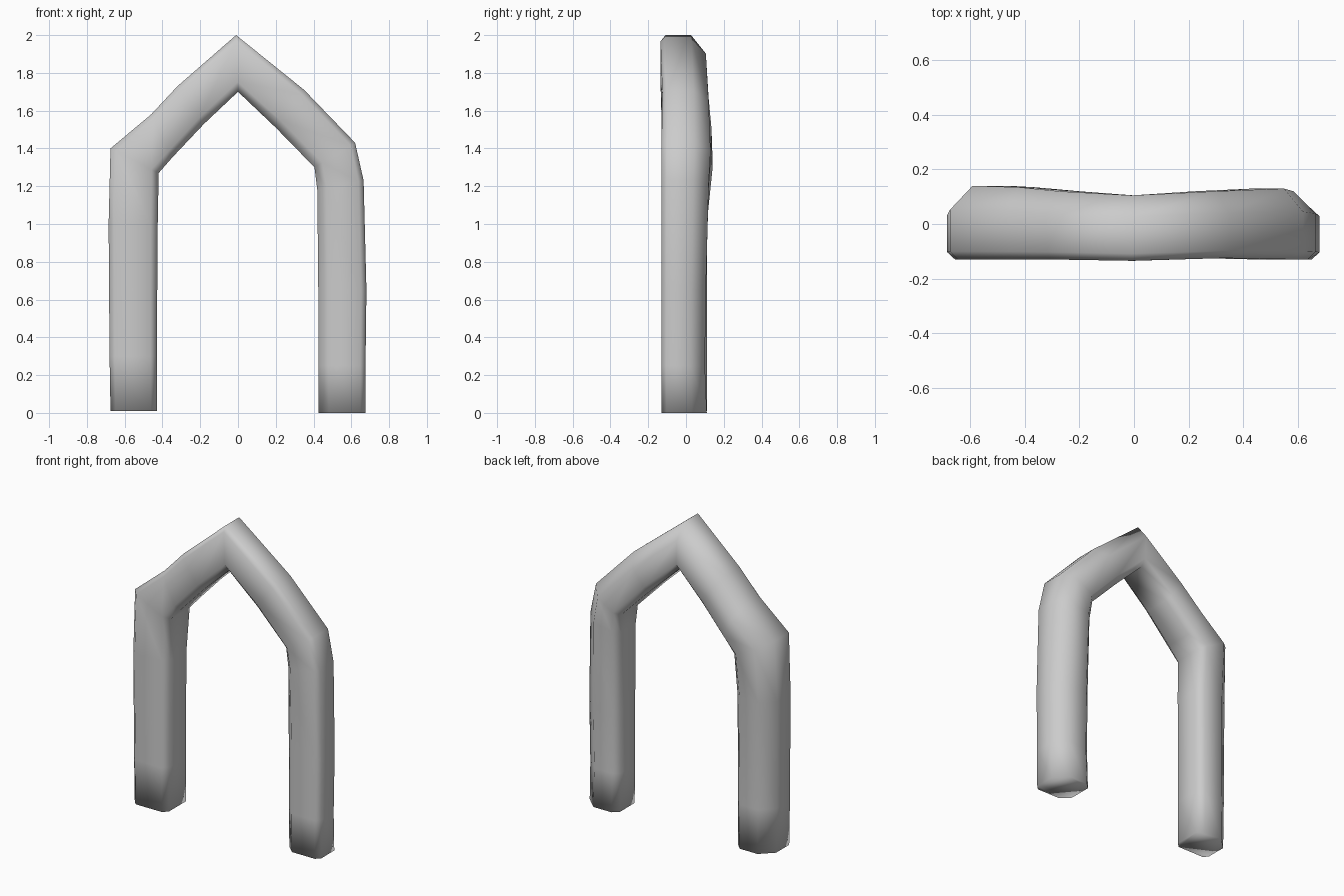
import bpy, bmesh

if "Cube" in bpy.data.objects:
    bpy.data.objects.remove(bpy.data.objects["Cube"])

# Stations along the arch: inner (x, z), outer (x, z), y front, y back
stations = [
    ((-0.43, 0.01), (-0.675, 0.01), -0.13, 0.11),
    ((-0.43, 0.30), (-0.68, 0.30), -0.13, 0.11),
    ((-0.425, 1.00), (-0.685, 1.00), -0.13, 0.11),
    ((-0.42, 1.27), (-0.675, 1.40), -0.13, 0.14),
    ((-0.35, 1.35), (-0.46, 1.58), -0.13, 0.135),
    ((-0.18, 1.53), (-0.32, 1.73), -0.13, 0.12),
    ((0.0, 1.70), (-0.01, 2.00), -0.135, 0.105),
    ((0.20, 1.51), (0.35, 1.71), -0.125, 0.12),
    ((0.405, 1.30), (0.62, 1.43), -0.13, 0.13),
    ((0.42, 1.18), (0.665, 1.23), -0.13, 0.12),
    ((0.425, 0.65), (0.68, 0.65), -0.13, 0.105),
    ((0.425, 0.25), (0.675, 0.25), -0.13, 0.10),
    ((0.425, 0.0), (0.675, 0.0), -0.13, 0.11),
]


def section(inner_front):
    """Rounded square with uneven chamfers: (across, depth) pairs."""
    pts = []
    corners = [(1, -1, 0.22), (1, 1, 0.65), (-1, 1, 0.3), (-1, -1, inner_front)]
    for s, t, c in corners:
        pair = [(s * (1 - c), t), (s, t * (1 - c))]
        pts += pair if s * t < 0 else pair[::-1]
    return pts


# Gabled arch: loft the section from foot to foot
bm = bmesh.new()
rings = []
for i, ((ix, iz), (ox, oz), y0, y1) in enumerate(stations):
    ring = []
    for s, t in section(0.25 + 0.2 * i / (len(stations) - 1)):
        k, d = (s + 1) / 2, (t + 1) / 2
        ring.append(bm.verts.new((ix + (ox - ix) * k, y0 + (y1 - y0) * d,
                                  iz + (oz - iz) * k)))
    rings.append(ring)
for a, b in zip(rings, rings[1:]):
    for j in range(8):
        n = (j + 1) % 8
        bm.faces.new((a[j], a[n], b[n], b[j]))

# Foot caps
bm.faces.new(rings[0])
bm.faces.new(rings[-1])
bmesh.ops.recalc_face_normals(bm, faces=bm.faces)
for f in bm.faces:
    f.smooth = True

mesh = bpy.data.meshes.new("gabled_arch")
bm.to_mesh(mesh)
bm.free()
bpy.context.collection.objects.link(bpy.data.objects.new("gabled_arch", mesh))
